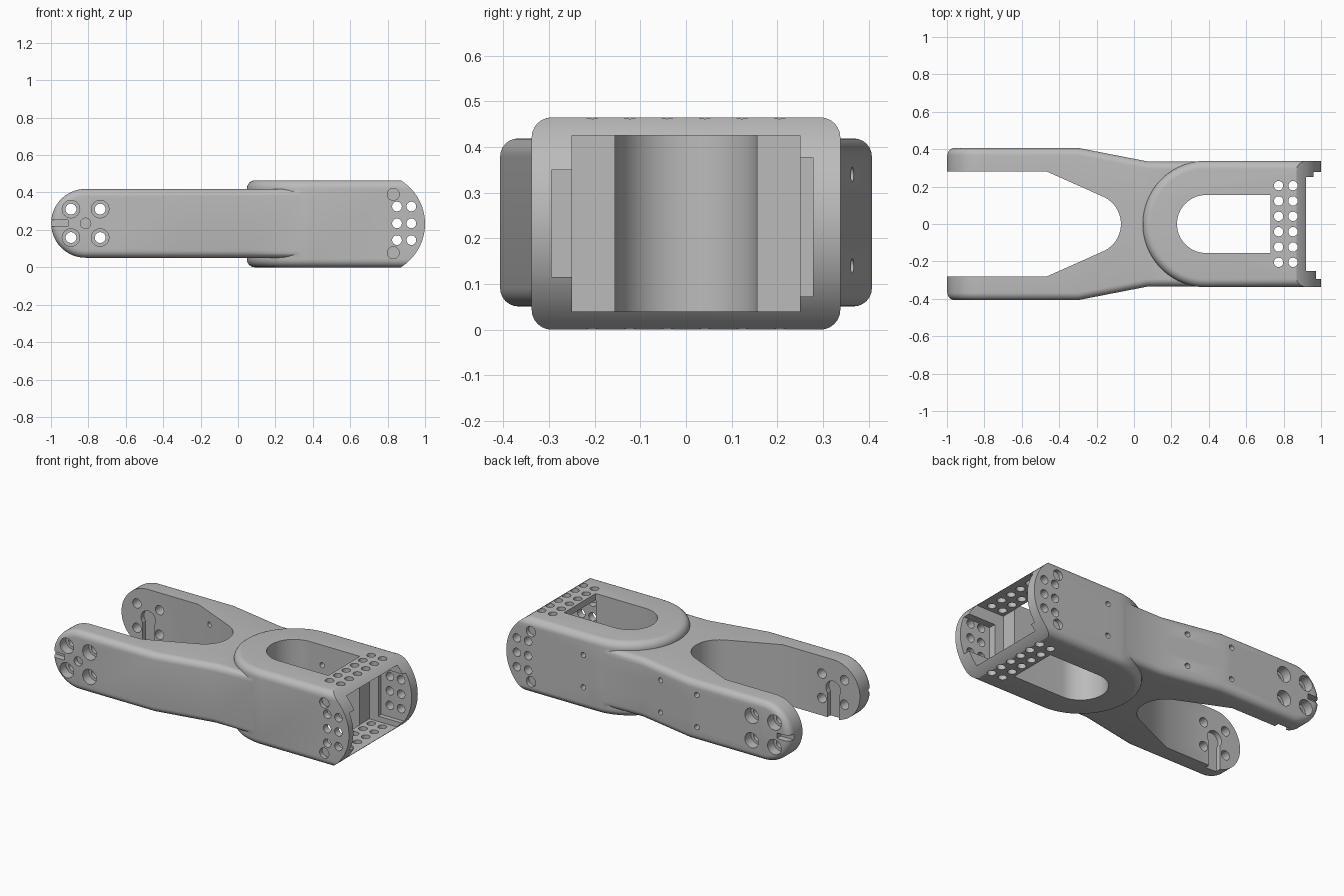
import bpy, bmesh, math
from mathutils import Vector

cube = bpy.data.objects.get("Cube")
if cube:
    bpy.data.objects.remove(cube, do_unlink=True)

grey = bpy.data.materials.new("plain grey")
grey.use_nodes = True
tone = (0.5, 0.5, 0.5, 1)
grey.diffuse_color = tone
grey.node_tree.nodes["Principled BSDF"].inputs["Base Color"].default_value = tone

MID = 0.235          # height of the centre line
PIVOT = -0.815       # centre of the rounded arm ends
ARM_R = 0.184
ARM_Y, ARM_IN, BOX_Y = 0.407, 0.282, 0.338
BOX_TOP = 0.465
PLATE = 0.04         # thickness of the perforated plates


def arc(cx, cy, r, a0, a1, n):
    angles = [math.radians(a0 + (a1 - a0) * i / n) for i in range(n + 1)]
    return [(cx + r * math.cos(a), cy + r * math.sin(a)) for a in angles]


def place(axis, a, b, h):
    return Vector((a, b, h)) if axis == 'Z' else Vector((a, h, b))


def prism(bm, pts, axis, lo, hi):
    rings = [[bm.verts.new(place(axis, a, b, h)) for a, b in pts] for h in (lo, hi)]
    n = len(pts)
    faces = [bm.faces.new(r) for r in rings]
    for i in range(n):
        j = (i + 1) % n
        faces.append(bm.faces.new((rings[0][i], rings[0][j], rings[1][j], rings[1][i])))
    bmesh.ops.recalc_face_normals(bm, faces=faces)


def block(bm, x0, x1, y0, y1, z0, z1):
    prism(bm, [(x0, y0), (x1, y0), (x1, y1), (x0, y1)], 'Z', z0, z1)


def hole(bm, axis, a, b, r, lo, hi):
    prism(bm, arc(a, b, r, 0, 345, 23), axis, lo, hi)


def finish(name, bm):
    bmesh.ops.recalc_face_normals(bm, faces=bm.faces)
    mesh = bpy.data.meshes.new(name)
    bm.to_mesh(mesh)
    bm.free()
    mesh.materials.append(grey)
    ob = bpy.data.objects.new(name, mesh)
    bpy.context.collection.objects.link(ob)
    return ob


def combine(target, operation, bm):
    tool = finish("tool", bm)
    mod = target.modifiers.new("combine", 'BOOLEAN')
    mod.operation, mod.object, mod.solver = operation, tool, 'EXACT'
    bpy.context.view_layer.update()
    result = bpy.data.meshes.new_from_object(
        target.evaluated_get(bpy.context.evaluated_depsgraph_get()))
    target.modifiers.clear()
    target.data = result
    bpy.data.objects.remove(tool, do_unlink=True)


def half_width(x):
    t = min(max((0.07 - x) / 0.37, 0), 1)
    return 0.335 + t * (ARM_Y - 0.335)


# Fork body: capsule side profile with rounded outer rims and a flared width
def fork_body():
    bm = bmesh.new()
    r, steps = 0.04, 6
    rims = [(r * (1 - math.sin(t)), r * (1 - math.cos(t)))
            for t in (math.pi / 2 * k / steps for k in range(steps + 1))]
    layers = [(-1, d, e) for d, e in rims] + [(1, d, e) for d, e in reversed(rims)]
    rings = []
    for side, d, inset in layers:
        rad = ARM_R - d
        pts = [(x, MID + rad) for x in (0.36, 0.07, -0.3)]
        pts += arc(PIVOT, MID, rad, 90, 270, 31)
        pts += [(x, MID - rad) for x in (-0.3, 0.07, 0.36)]
        rings.append([bm.verts.new((x, side * (half_width(x) - inset), z)) for x, z in pts])
    n = len(rings[0])
    for a, b in zip(rings, rings[1:]):
        for i in range(n):
            j = (i + 1) % n
            bm.faces.new((a[i], a[j], b[j], b[i]))
    for ring in (rings[0], rings[-1]):
        for i in range(n // 2 - 1):
            bm.faces.new((ring[i], ring[i + 1], ring[n - 2 - i], ring[n - 1 - i]))
    return bm


# Box body: round-nosed slab with softened top and bottom rims
def box_body():
    bm = bmesh.new()
    outline = [(1.1, BOX_Y)] + arc(0.385, 0, BOX_Y, 90, 270, 48) + [(1.1, -BOX_Y)]
    prism(bm, outline, 'Z', 0, BOX_TOP)
    rim = [e for e in bm.edges
           if abs(e.verts[0].co.z - e.verts[1].co.z) < 0.001
           and min(v.co.x for v in e.verts) < 1.05]
    bmesh.ops.bevel(bm, geom=rim, offset=0.044, segments=6, profile=0.5, affect='EDGES')
    return bm


frame = finish("link_frame", box_body())

# Curved end of the box
bm = bmesh.new()
prism(bm, [(-0.2, -0.1), (0.868, -0.1)] + arc(0.727, MID - 0.0025, 0.273, -58.4, 58.4, 32)
      + [(0.868, 0.6), (-0.2, 0.6)], 'Y', -0.6, 0.6)
combine(frame, 'INTERSECT', bm)
combine(frame, 'UNION', fork_body())

# Fork mouth and the long window through the box
bm = bmesh.new()
prism(bm, [(-1.2, -ARM_IN), (-0.47, -ARM_IN)] + arc(-0.23, 0, 0.16, -66.5, 66.5, 24)
      + [(-0.47, ARM_IN), (-1.2, ARM_IN)], 'Z', -0.2, 0.7)
prism(bm, [(0.73, 0.155)] + arc(0.385, 0, 0.155, 90, 270, 32) + [(0.73, -0.155)],
      'Z', -0.2, 0.7)
combine(frame, 'DIFFERENCE', bm)

# Open pocket at the box end, then the stepped recesses in its side walls
bm = bmesh.new()
block(bm, 0.729, 1.2, -0.25, 0.25, PLATE, BOX_TOP - PLATE)
combine(frame, 'DIFFERENCE', bm)
bm = bmesh.new()
block(bm, 0.79, 1.2, 0.2, 0.278, 0.073, 0.377)
block(bm, 0.79, 1.2, -0.295, -0.2, 0.115, 0.35)
combine(frame, 'DIFFERENCE', bm)

# Holes through the top and bottom plates
bm = bmesh.new()
for x in (0.773, 0.85):
    for k in range(6):
        hole(bm, 'Z', x, (k - 2.5) * 0.082, 0.025, -0.1, 0.6)
combine(frame, 'DIFFERENCE', bm)

# Holes through the box sides and the arm ends, and cable holes on the back
bm = bmesh.new()
for x in (0.85, 0.927):
    for z in (0.145, MID, 0.325):
        hole(bm, 'Y', x, z, 0.026, -0.6, 0.6)
for x in (PIVOT - 0.078, PIVOT + 0.078):
    for z in (MID - 0.076, MID + 0.076):
        hole(bm, 'Y', x, z, 0.029, -0.6, 0.6)
for x in (0.47, -0.08, -0.36):
    for z in (0.14, 0.34):
        hole(bm, 'Y', x, z, 0.016, 0.14, 0.6)
hole(bm, 'Y', PIVOT, MID, 0.028, -0.6, -ARM_Y + 0.03)
combine(frame, 'DIFFERENCE', bm)

# Counterbores, end notches and the inner keyways of the arms
bm = bmesh.new()
for side in (-1, 1):
    def depth(a, b):
        return sorted((side * a, side * b))
    for x in (PIVOT - 0.078, PIVOT + 0.078):
        for z in (MID - 0.076, MID + 0.076):
            hole(bm, 'Y', x, z, 0.047, *depth(ARM_Y - 0.06, 0.6))
    for z in (0.078, 0.39):
        hole(bm, 'Y', 0.83, z, 0.032, *depth(BOX_Y - 0.025, 0.6))
    block(bm, -1.1, -0.91, *depth(ARM_Y - 0.04, 0.6), 0.217, 0.252)
    key = [(PIVOT - 0.04, -0.1), (PIVOT + 0.04, -0.1)] + arc(PIVOT, MID, 0.05, -37, 217, 24)
    prism(bm, key, 'Y', *depth(0.2, ARM_IN + 0.03))
combine(frame, 'DIFFERENCE', bm)

# Cable channel following the back face
bm = bmesh.new()
stations = (-0.6, -0.3, 0.07, 0.69)
prism(bm, [(x, half_width(x) - 0.045) for x in stations]
      + [(x, half_width(x) + 0.1) for x in reversed(stations)], 'Y', 0, 1)
for v in bm.verts:                       # lay the plan outline flat, at channel height
    x, level, y = v.co
    v.co = (x, y, 0.185 + 0.112 * level)
combine(frame, 'DIFFERENCE', bm)

bpy.ops.object.select_all(action='DESELECT')
bpy.context.view_layer.objects.active = frame
frame.select_set(True)
bpy.ops.object.shade_smooth_by_angle(angle=math.radians(30))
